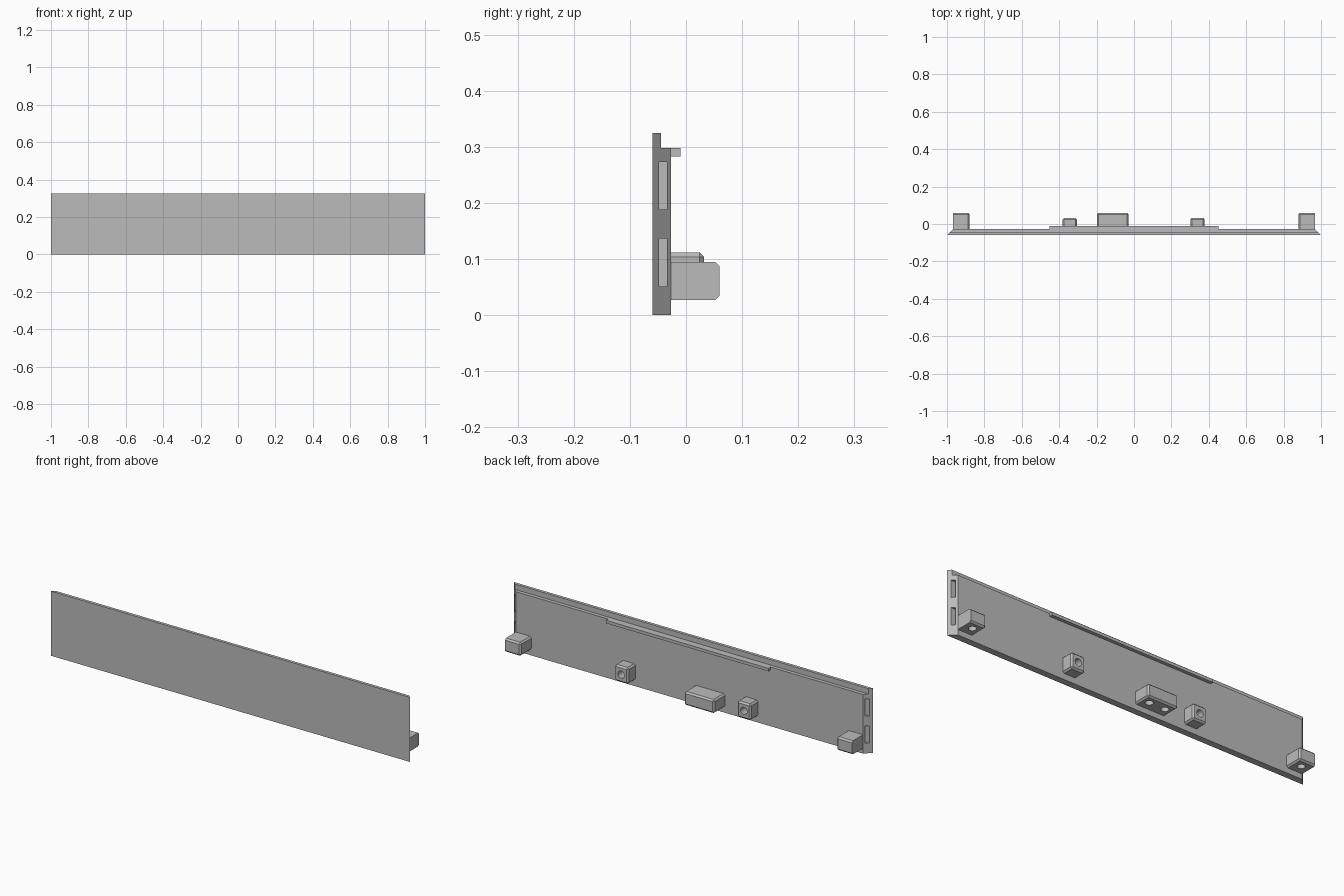
import bpy, bmesh, math
from mathutils import Matrix, Vector

if "Cube" in bpy.data.objects:
    bpy.data.objects.remove(bpy.data.objects["Cube"])

grey = bpy.data.materials.new("plain_grey")
grey.diffuse_color = (0.5, 0.5, 0.5, 1)
grey.use_nodes = True
grey.node_tree.nodes["Principled BSDF"].inputs["Base Color"].default_value = grey.diffuse_color

FRONT, BACK = -0.06, -0.027


def finish(name, bm):
    bmesh.ops.recalc_face_normals(bm, faces=bm.faces)
    mesh = bpy.data.meshes.new(name)
    bm.to_mesh(mesh)
    bm.free()
    mesh.materials.append(grey)
    ob = bpy.data.objects.new(name, mesh)
    bpy.context.collection.objects.link(ob)
    return ob


def box_bm(x0, x1, y0, y1, z0, z1):
    bm = bmesh.new()
    size = Matrix.Diagonal((x1 - x0, y1 - y0, z1 - z0, 1))
    centre = Vector(((x0 + x1) / 2, (y0 + y1) / 2, (z0 + z1) / 2))
    bmesh.ops.create_cube(bm, size=1, matrix=Matrix.Translation(centre) @ size)
    return bm


def cylinder(centre, radius, length, along_y=False):
    bm = bmesh.new()
    turn = Matrix.Rotation(math.pi / 2 if along_y else 0, 4, 'X')
    bmesh.ops.create_cone(bm, cap_ends=True, segments=24, radius1=radius, radius2=radius,
                          depth=length, matrix=Matrix.Translation(centre) @ turn)
    return finish("hole_cutter", bm)


def cut(ob, cutters):
    for c in cutters:
        c.hide_render = True
        mod = ob.modifiers.new("cut", 'BOOLEAN')
        mod.operation, mod.solver, mod.object = 'DIFFERENCE', 'EXACT', c
        bpy.context.view_layer.objects.active = ob
        bpy.ops.object.modifier_apply(modifier=mod.name)
        bpy.data.objects.remove(c)


def block(name, x0, x1, y1, z0, z1, flat_x=None):
    """Chamfered block on the panel's back; the side at flat_x stays sharp."""
    bm = box_bm(x0, x1, BACK, y1, z0, z1)

    def sharp(e):
        on_panel = all(abs(v.co.y - BACK) < 1e-4 for v in e.verts)
        on_side = flat_x is not None and all(abs(v.co.x - flat_x) < 1e-4 for v in e.verts)
        # back edges of the flat side meet the chamfers but are not cut themselves
        return on_panel or on_side
    edges = [e for e in bm.edges if not sharp(e)]
    bmesh.ops.bevel(bm, geom=edges, offset=0.008, offset_type='OFFSET', segments=1,
                    profile=0.5, affect='EDGES', clamp_overlap=True)
    return finish(name, bm)


# Fascia panel: stepped top profile swept along x, with 45 degree mitred ends
profile = [(FRONT, 0), (BACK, 0), (BACK, 0.298), (-0.045, 0.298), (-0.045, 0.325), (FRONT, 0.325)]
bm = bmesh.new()
ends = []
for s in (-1, 1):
    ends.append([bm.verts.new((s * (1 - (y - FRONT)), y, z)) for y, z in profile])
for ring in ends:
    bm.faces.new(ring)
for i in range(len(profile)):
    j = (i + 1) % len(profile)
    bm.faces.new((ends[0][i], ends[0][j], ends[1][j], ends[1][i]))
panel = finish("panel", bm)

# Two joint slots in each mitred end
slots = []
for s in (-1, 1):
    for z0, z1 in ((0.051, 0.137), (0.188, 0.273)):
        x0, x1 = sorted((s * 0.95, s * 1.02))
        slots.append(finish("slot_cutter", box_bm(x0, x1, -0.048, -0.034, z0, z1)))
cut(panel, slots)

# Ledge strip at the top of the back
finish("ledge_strip", box_bm(-0.452, 0.452, BACK, -0.01, 0.283, 0.298))

# Corner blocks, each with a hole in the underside
for s, side in ((-1, "left"), (1, "right")):
    x0, x1 = sorted((s * 0.88, s * 0.967))
    ob = block("corner_block_" + side, x0, x1, 0.06, 0.027, 0.095, flat_x=s * 0.967)
    cut(ob, [cylinder((s * 0.923, 0.018, 0.03), 0.018, 0.08)])

# Wide block with two holes in the underside
wide = block("wide_block", -0.198, -0.03, 0.06, 0.027, 0.095)
cut(wide, [cylinder((x, 0.018, 0.03), 0.018, 0.08) for x in (-0.158, -0.07)])

# Small blocks with a hole in the back face
for x, side in ((-0.344, "left"), (0.339, "right")):
    ob = block("small_block_" + side, x - 0.038, x + 0.038, 0.032, 0.03, 0.112)
    cut(ob, [cylinder((x, 0.032, 0.071), 0.018, 0.08, True)])
